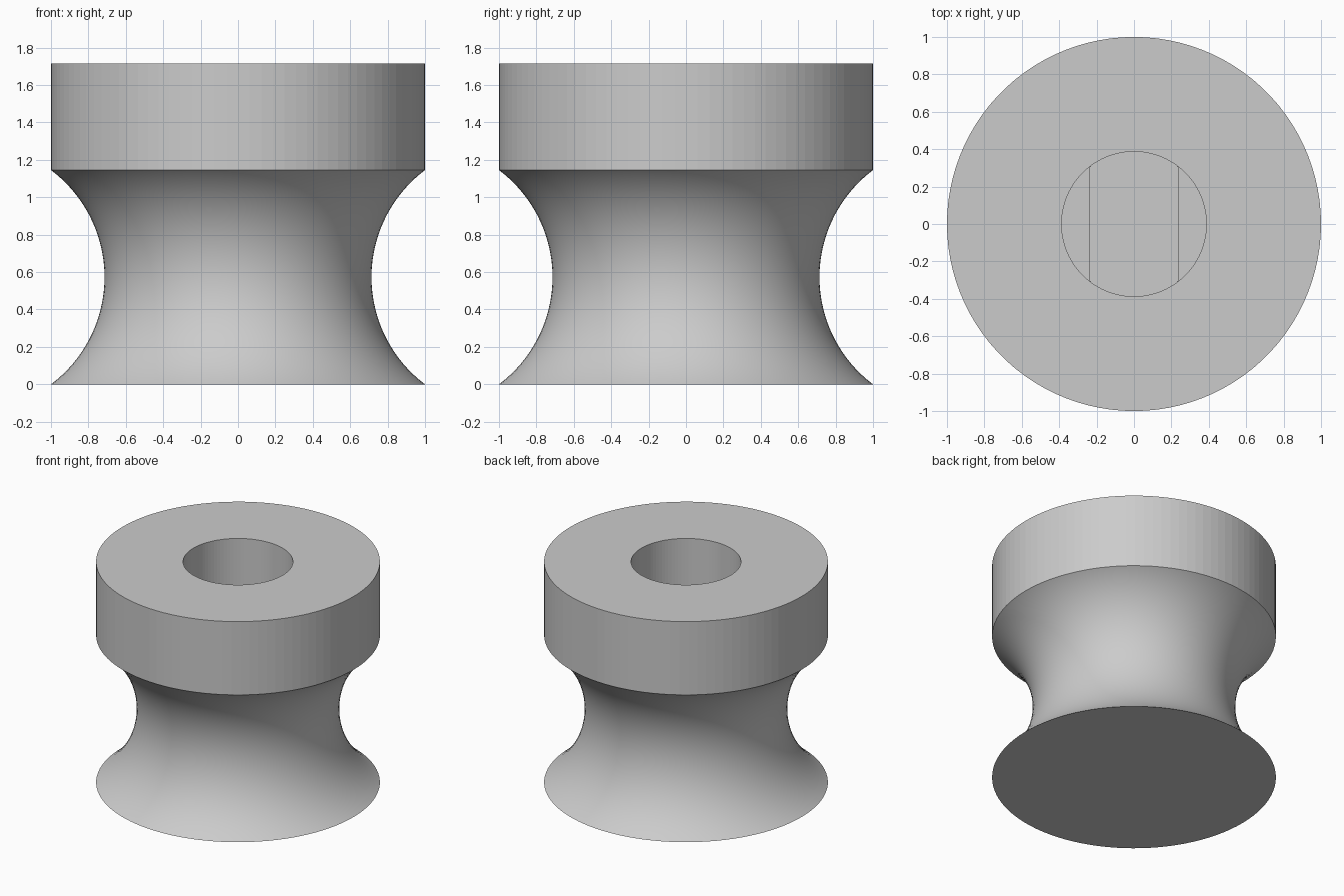
import bpy
import bmesh
from math import cos, sin, pi, sqrt

if "Cube" in bpy.data.objects:
    bpy.data.objects.remove(bpy.data.objects["Cube"], do_unlink=True)

SEGMENTS = 100
NECK_STEPS = 40
COLLAR_Z, TOP_Z, FLOOR_Z = 1.145, 1.715, 0.2
BORE_R, FLAT_X = 0.387, 0.238

grey = bpy.data.materials.new("plain grey")
grey.use_nodes = True
colour = (0.6, 0.6, 0.6, 1)
grey.diffuse_color = colour
grey.node_tree.nodes["Principled BSDF"].inputs["Base Color"].default_value = colour

bm = bmesh.new()


def ring(radius, z, half_width=None):
    """Circle of vertices, optionally trimmed by two flats facing x."""
    limit = half_width or radius
    verts = []
    for i in range(SEGMENTS):
        a = 2 * pi * i / SEGMENTS
        x = max(-limit, min(limit, radius * cos(a)))
        verts.append(bm.verts.new((x, radius * sin(a), z)))
    return verts


def bridge(lower, upper, smooth=False):
    for i in range(SEGMENTS):
        j = (i + 1) % SEGMENTS
        face = bm.faces.new((lower[i], lower[j], upper[j], upper[i]))
        face.smooth = smooth


# Concave neck: a circular arc whose depth is half its half-height
half = COLLAR_Z / 2
sag = half / 2
arc_r = (half * half + sag * sag) / (2 * sag)
rings = []
for k in range(NECK_STEPS + 1):
    h = -half * cos(pi * k / NECK_STEPS)
    radius = 1 - sag + arc_r - sqrt(arc_r * arc_r - h * h)
    rings.append(ring(radius, half + h))
for lower, upper in zip(rings, rings[1:]):
    bridge(lower, upper, smooth=True)

# Base disc
bm.faces.new(list(reversed(rings[0])))

# Straight collar, top face and round bore, then the flat-sided shaft socket
shell = [rings[-1], ring(1, TOP_Z), ring(BORE_R, TOP_Z), ring(BORE_R, COLLAR_Z),
         ring(BORE_R, COLLAR_Z, FLAT_X), ring(BORE_R, FLOOR_Z, FLAT_X)]
for lower, upper in zip(shell, shell[1:]):
    bridge(lower, upper)
bm.faces.new(shell[-1])

# Join the bore to the socket and keep the rims crisp
bmesh.ops.remove_doubles(bm, verts=bm.verts[:], dist=0.0001)
bmesh.ops.recalc_face_normals(bm, faces=bm.faces[:])
for edge in bm.edges:
    if len(edge.link_faces) == 2 and edge.calc_face_angle(0) > 0.5:
        edge.smooth = False

mesh = bpy.data.meshes.new("knob")
bm.to_mesh(mesh)
bm.free()
mesh.materials.append(grey)
knob = bpy.data.objects.new("knob", mesh)
bpy.context.collection.objects.link(knob)
